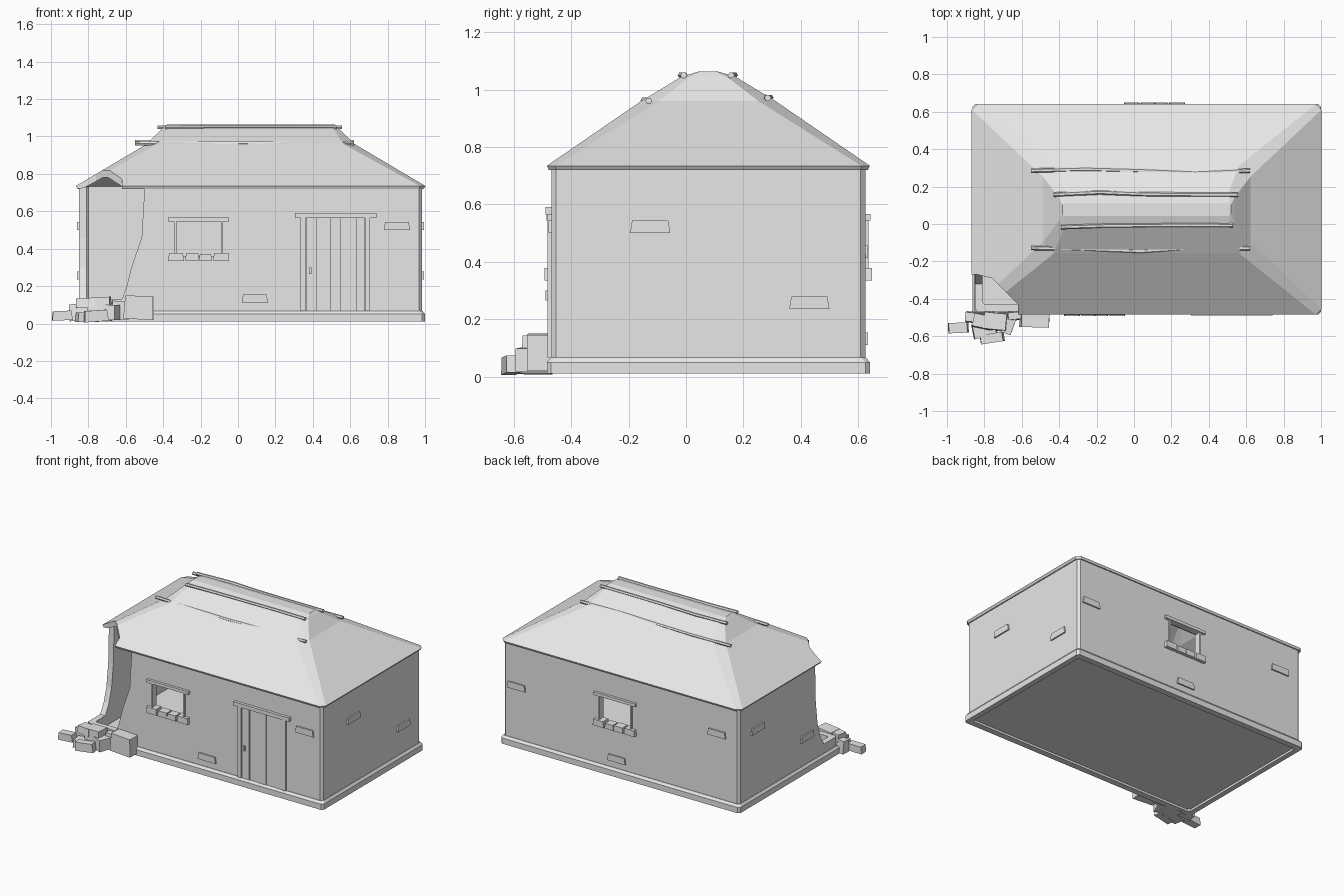
import bpy, bmesh, math, random
from mathutils import Vector, Matrix

if "Cube" in bpy.data.objects:
    bpy.data.objects.remove(bpy.data.objects["Cube"])

random.seed(4)
CX, CY = 0.0675, 0.078
grey = bpy.data.materials.new("stone_grey")
grey.diffuse_color = (0.8, 0.8, 0.8, 1)
grey.use_nodes = True
grey.node_tree.nodes["Principled BSDF"].inputs["Base Color"].default_value = grey.diffuse_color


def finish(name, bm, mat=grey):
    bmesh.ops.recalc_face_normals(bm, faces=bm.faces)
    me = bpy.data.meshes.new(name)
    bm.to_mesh(me)
    bm.free()
    me.materials.append(mat)
    ob = bpy.data.objects.new(name, me)
    bpy.context.collection.objects.link(ob)
    return ob


def loft(name, rings, closed=False):
    """Bridge equal-length rings; cap the ends or join last to first."""
    bm = bmesh.new()
    vs = [[bm.verts.new(p) for p in r] for r in rings]
    n = len(rings[0])
    pairs = list(zip(vs, vs[1:])) + ([(vs[-1], vs[0])] if closed else [])
    for a, b in pairs:
        for i in range(n):
            bm.faces.new((a[i], a[(i + 1) % n], b[(i + 1) % n], b[i]))
    if not closed:
        bm.faces.new(vs[0])
        bm.faces.new(vs[-1])
    return finish(name, bm)


def octo(hx, hy, z, c):
    """Rectangle with cut corners around the house centre."""
    pts = [(hx, -hy + c), (hx, hy - c), (hx - c, hy), (-hx + c, hy),
           (-hx, hy - c), (-hx, -hy + c), (-hx + c, -hy), (hx - c, -hy)]
    return [(CX + x, CY + y, z) for x, y in pts]


def box(name, x0, x1, y0, y1, z0, z1, taper=0.0, axis=0, rot=0.0, tilt=0.0):
    """Box; the top edge can be narrowed along one axis."""
    bm = bmesh.new()
    bmesh.ops.create_cube(bm, size=1)
    size = Vector((x1 - x0, y1 - y0, z1 - z0))
    for v in bm.verts:
        v.co = Vector(a * b for a, b in zip(v.co, size))
        if v.co.z > 0:
            v.co[axis] -= math.copysign(taper, v.co[axis])
    m = Matrix.Rotation(rot, 4, 'Z') @ Matrix.Rotation(tilt, 4, 'Y')
    mid = Vector(((x0 + x1) / 2, (y0 + y1) / 2, (z0 + z1) / 2))
    bmesh.ops.transform(bm, matrix=Matrix.Translation(mid) @ m, verts=bm.verts)
    return finish(name, bm)


def cut(ob, cutter):
    """Subtract the cutter and remove it."""
    cutter.hide_render = True
    mod = ob.modifiers.new("cut", 'BOOLEAN')
    mod.object, mod.operation, mod.solver = cutter, 'DIFFERENCE', 'EXACT'
    bpy.context.view_layer.objects.active = ob
    bpy.ops.object.modifier_apply(modifier=mod.name)
    bpy.data.objects.remove(cutter)


# Foundation ring with a bevelled top, and the floor inside it
loft("foundation", [octo(0.895, 0.52, 0.01, 0.015), octo(0.932, 0.563, 0.01, 0.015),
                    octo(0.932, 0.563, 0.05, 0.015), octo(0.92, 0.55, 0.066, 0.015),
                    octo(0.895, 0.52, 0.066, 0.015)], closed=True)
box("floor", CX - 0.9, CX + 0.9, CY - 0.525, CY + 0.525, 0.025, 0.05)

# Hollow walls
HX, HY, T = 0.917, 0.547, 0.04
walls = loft("walls", [octo(HX - T, HY - T, 0.055, 0.01), octo(HX, HY, 0.055, 0.016),
                       octo(HX, HY, 0.735, 0.016), octo(HX - T, HY - T, 0.735, 0.01)], closed=True)
FRONT, BACK, LEFT, RIGHT = CY - HY, CY + HY, CX - HX, CX + HX

# Collapsed front left corner
gap = [(0.13, -0.62, -0.32), (0.2, -0.595, -0.28), (0.3, -0.57, -0.25),
       (0.46, -0.515, -0.23), (0.8, -0.495, -0.22)]
cut(walls, loft("corner_cutter", [[(-1.1, -0.7, z), (x, -0.7, z), (x, y, z), (-1.1, y, z)]
                                  for z, x, y in gap]))

# Windows: opening, lintel and a sill of uneven stones
for side, wx, wy, s in (("front", -0.21, FRONT, -1), ("back", 0.11, BACK, 1)):
    cut(walls, box("window_cutter", wx - 0.123, wx + 0.123, wy - 0.1, wy + 0.1, 0.36, 0.55))
    ya, yb = sorted((wy - s * 0.03, wy + s * 0.018))
    box(side + "_window_lintel", wx - 0.163, wx + 0.163, ya, yb, 0.545, 0.566)
    ya, yb = sorted((wy - s * 0.035, wy + s * 0.024))
    for i, (a, b, h) in enumerate(((-0.163, -0.08, 0.378), (-0.072, 0.002, 0.374),
                                   (0.002, 0.07, 0.372), (0.078, 0.163, 0.378))):
        box(f"{side}_window_sill_{i}", wx + a, wx + b, ya, yb, 0.335, h, 0.004)
    for e in (-1, 1):
        box(side + "_window_jamb", wx + e * 0.125 - 0.006, wx + e * 0.125 + 0.006,
            wy - 0.012, wy + 0.012, 0.37, 0.55)

# Plank door with frame, header and handle
edges = [0.335, 0.365, 0.425, 0.493, 0.555, 0.632, 0.68, 0.71]
for i, (a, b) in enumerate(zip(edges, edges[1:])):
    depth = 0.014 if i in (0, 6) else (0.006, 0.01)[i % 2]
    box(f"door_plank_{i}", a, b - 0.003, FRONT - depth, FRONT + 0.01, 0.067, 0.57)
box("door_header", 0.305, 0.74, FRONT - 0.02, FRONT + 0.02, 0.565, 0.592)
box("door_handle", 0.38, 0.392, FRONT - 0.02, FRONT, 0.265, 0.3)

# Exposed stones standing slightly proud of the plaster
P = 0.01
for x, z, s in ((0.85, 0.522, -1), (0.09, 0.132, -1),
                (-0.68, 0.522, 1), (0.1, 0.132, 1), (0.88, 0.435, 1)):
    y = FRONT if s < 0 else BACK
    box("wall_stone", x - 0.07, x + 0.07, y - P, y + P, z - 0.022, z + 0.022, 0.007, 0)
for y, z, x in ((-0.125, 0.522, RIGHT), (0.43, 0.257, RIGHT),
                (0.42, 0.522, LEFT), (-0.13, 0.257, LEFT)):
    box("wall_stone", x - P, x + P, y - 0.07, y + 0.07, z - 0.022, z + 0.022, 0.007, 1)

# Hipped roof shell, with the corner broken away
roof = loft("roof", [octo(0.42, 0.02, 1.03, 0.005), octo(0.52, 0.2, 0.93, 0.04),
                     octo(0.89, 0.52, 0.725, 0.02), octo(0.925, 0.556, 0.72, 0.025),
                     octo(0.935, 0.563, 0.735, 0.03), octo(0.555, 0.235, 0.96, 0.06),
                     octo(0.47, 0.095, 1.045, 0.03), octo(0.45, 0.035, 1.063, 0.01)])
hole = [(-1.1, -0.7), (-0.62, -0.7), (-0.62, -0.43), (-0.76, -0.29), (-0.84, -0.27), (-1.1, -0.26)]
cut(roof, loft("roof_cutter", [[(x, y, z) for x, y in hole] for z in (0.6, 1.2)]))

# Slightly crooked poles lying along the roof
poles = [(0.285, 0.972, -0.55, 0.62, (0, 0.008, 0, -0.012, 0)),
         (0.157, 1.05, -0.43, 0.555, (0, 0.012, 0.002, 0, 0)),
         (-0.01, 1.05, -0.39, 0.53, (-0.007, 0, 0.002, 0.004, 0.002)),
         (-0.13, 0.962, -0.55, 0.62, (0.002, -0.005, -0.016, 0.002, 0))]
for i, (y, z, x0, x1, bends) in enumerate(poles):
    rings = []
    for k, d in enumerate(bends):
        x = x0 + (x1 - x0) * k / 4
        rings.append([(x, y + d + 0.012 * math.cos(a * math.pi / 3),
                       z + abs(d) * 0.1 + 0.011 * math.sin(a * math.pi / 3)) for a in range(6)])
    loft(f"roof_pole_{i}", rings)

# Fallen stones: x, y, z centre, three sizes, turn
rubble = [(-0.94, -0.555, 0.042, 0.11, 0.055, 0.05, 0.05),
          (-0.85, -0.5, 0.06, 0.1, 0.06, 0.09, -0.1),
          (-0.8, -0.565, 0.035, 0.13, 0.08, 0.05, 0.2),
          (-0.74, -0.52, 0.075, 0.12, 0.1, 0.13, -0.1),
          (-0.76, -0.61, 0.04, 0.13, 0.05, 0.06, 0.15),
          (-0.81, -0.52, 0.11, 0.1, 0.08, 0.05, -0.2),
          (-0.68, -0.54, 0.06, 0.08, 0.09, 0.08, -0.35),
          (-0.63, -0.49, 0.07, 0.09, 0.05, 0.1, 0.1),
          (-0.53, -0.51, 0.085, 0.16, 0.085, 0.125, -0.03)]
for i, (x, y, z, a, b, c, r) in enumerate(rubble):
    box(f"rubble_{i}", x - a / 2, x + a / 2, y - b / 2, y + b / 2, z - c / 2, z + c / 2,
        0.006, i % 2, r, random.uniform(-0.08, 0.08))
